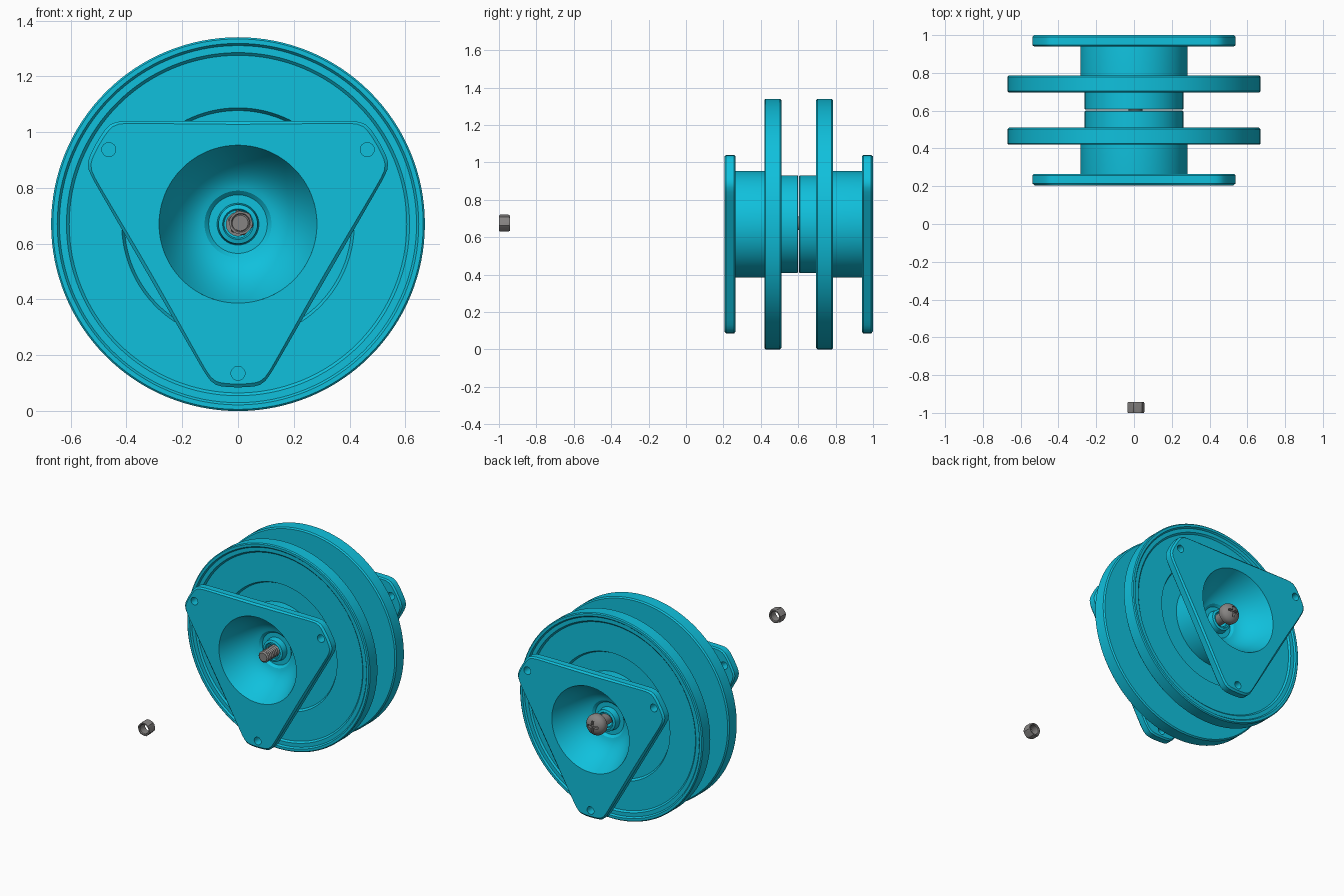
import bpy, bmesh, math
from mathutils import Vector

if "Cube" in bpy.data.objects:
    bpy.data.objects.remove(bpy.data.objects["Cube"])

AXIS_Z = 0.67      # height of the wheel axis
MID_Y = 0.6025     # plane between the two wheel halves


def material(name, rgb, metallic=0.0):
    m = bpy.data.materials.new(name)
    m.use_nodes = True
    m.diffuse_color = (*rgb, 1)
    m.node_tree.nodes["Principled BSDF"].inputs["Base Color"].default_value = (*rgb, 1)
    return m


teal = material("teal plastic", (0.005, 0.53, 0.72))
grey = material("grey metal", (0.24, 0.23, 0.225))


def smooth(obj):
    obj.data.shade_smooth()
    obj.data.set_sharp_from_angle(angle=math.radians(28))


def loft(name, rings, mat, segs=96, closed=True, center=(0, AXIS_Z)):
    """Sweep (radius, y) rings around the y axis; a radius may be a function of angle."""
    bm = bmesh.new()
    loops = []
    for radius, y in rings:
        loop = []
        for i in range(segs):
            a = math.tau * i / segs
            r = radius(a) if callable(radius) else radius
            loop.append(bm.verts.new((center[0] + r * math.sin(a), y, center[1] + r * math.cos(a))))
        loops.append(loop)
    pairs = list(zip(loops, loops[1:]))
    if closed:
        pairs.append((loops[-1], loops[0]))
    for p, q in pairs:
        for i in range(segs):
            j = (i + 1) % segs
            bm.faces.new((p[i], p[j], q[j], q[i]))
    bmesh.ops.remove_doubles(bm, verts=bm.verts, dist=1e-5)
    bmesh.ops.recalc_face_normals(bm, faces=bm.faces)
    mesh = bpy.data.meshes.new(name)
    bm.to_mesh(mesh)
    bm.free()
    mesh.materials.append(mat)
    obj = bpy.data.objects.new(name, mesh)
    bpy.context.collection.objects.link(obj)
    smooth(obj)
    return obj


def cut(obj, cutters):
    """Subtract the cutters, apply, and delete them."""
    bpy.context.view_layer.objects.active = obj
    for c in cutters:
        c.hide_render = True
        mod = obj.modifiers.new("cut", "BOOLEAN")
        mod.operation, mod.object, mod.solver = "DIFFERENCE", c, "EXACT"
        bpy.ops.object.modifier_apply(modifier=mod.name)
        bpy.data.objects.remove(c)
    smooth(obj)


def rounded_triangle(inset):
    """Triangle with a flat top edge, its corners trimmed by a circle."""
    def radius(a):
        off = (a + math.pi / 3) % (math.tau / 3) - math.pi / 3
        side = 0.37 / math.cos(off)
        return (0.585 ** -40 + side ** -40) ** (-1 / 40) - inset
    return radius


def mirrored(rings, back):
    return [(r, 2 * MID_Y - y if back else y) for r, y in rings]


# Funnel curve from the plate opening down to the centre
start, ctrl, end = Vector((0.283, 0.205)), Vector((0.21, 0.37)), Vector((0.12, 0.39))
funnel = []
for i in range(13):
    t = i / 12
    funnel.append(tuple(start * (1 - t) ** 2 + ctrl * 2 * t * (1 - t) + end * t * t))

half_profile = funnel + [
    (0.105, 0.405), (0.075, 0.405), (0.07, 0.365), (0.055, 0.36), (0.05, 0.37),  # collar
    (0.042, 0.37), (0.042, 0.6),                                                # bore
    (0.257, 0.6), (0.261, 0.596), (0.261, 0.51),                                # inner hub
    (0.662, 0.51), (0.67, 0.502), (0.67, 0.426), (0.664, 0.42),                 # wheel rim
    (0.648, 0.42), (0.64, 0.43), (0.615, 0.43), (0.605, 0.44),                  # rim steps
    (0.417, 0.44), (0.407, 0.458), (0.2845, 0.458), (0.2845, 0.215),            # recess, hub
]

plate_profile = [
    (rounded_triangle(0.012), 0.205), (rounded_triangle(0), 0.215),
    (rounded_triangle(0), 0.257), (rounded_triangle(0.01), 0.265),
    (0.283, 0.265), (0.283, 0.205),
]

# Two mirrored halves, each a wheel with a hub and a triangular plate
for back in (False, True):
    side = "back" if back else "front"
    loft(side + "_wheel_half", mirrored(half_profile, back), teal, segs=128)
    plate = loft(side + "_triangle_plate", mirrored(plate_profile, back), teal, segs=180)
    holes = []
    for k in range(3):
        a = math.pi / 3 + k * math.tau / 3
        spot = (0.535 * math.sin(a), AXIS_Z + 0.535 * math.cos(a))
        holes.append(loft("hole_cutter", mirrored([(0, 0.15), (0.025, 0.15), (0.025, 0.3), (0, 0.3)], back),
                          teal, segs=24, closed=False, center=spot))
    cut(plate, holes)

# Bolt: threaded tip at the front, domed head at the back
BOLT = (0.008, 0.674)
bolt_rings = [(0, 0.25), (0.028, 0.25)]
for i in range(8):
    y = 0.258 + i * 0.016
    bolt_rings += [(0.037, y), (0.031, y + 0.008)]
bolt_rings += [(0.036, 0.4), (0.036, 0.905), (0.066, 0.905), (0.068, 0.925)]
for i in range(1, 9):
    a = math.pi / 2 * i / 8
    bolt_rings.append((0.068 * math.cos(a), 0.925 + 0.048 * math.sin(a)))
bolt = loft("bolt", bolt_rings, grey, segs=32, closed=False, center=BOLT)

# Cross-shaped drive recess in the head
slots = []
for size in ((0.075, 0.06, 0.016), (0.016, 0.06, 0.075)):
    bpy.ops.mesh.primitive_cube_add(size=1, location=(BOLT[0], 0.98, BOLT[1]))
    slot = bpy.context.object
    slot.scale = size
    slot.data.materials.append(grey)
    bpy.context.view_layer.update()
    slots.append(slot)
cut(bolt, slots)


# Loose hex nut set out along the axis, with chamfered corners
def hexagon(limit):
    def radius(a):
        off = (a + math.pi / 12) % (math.pi / 3) - math.pi / 6
        return min(0.0407 / math.cos(off), limit)
    return radius


loft("nut", [(0.034, -1.0), (hexagon(0.042), -1.0), (hexagon(1), -0.993),
             (hexagon(1), -0.949), (hexagon(0.042), -0.942), (0.034, -0.942),
             (0.03, -0.947), (0.03, -0.995)], grey, segs=48, center=(0.01, 0.675))
